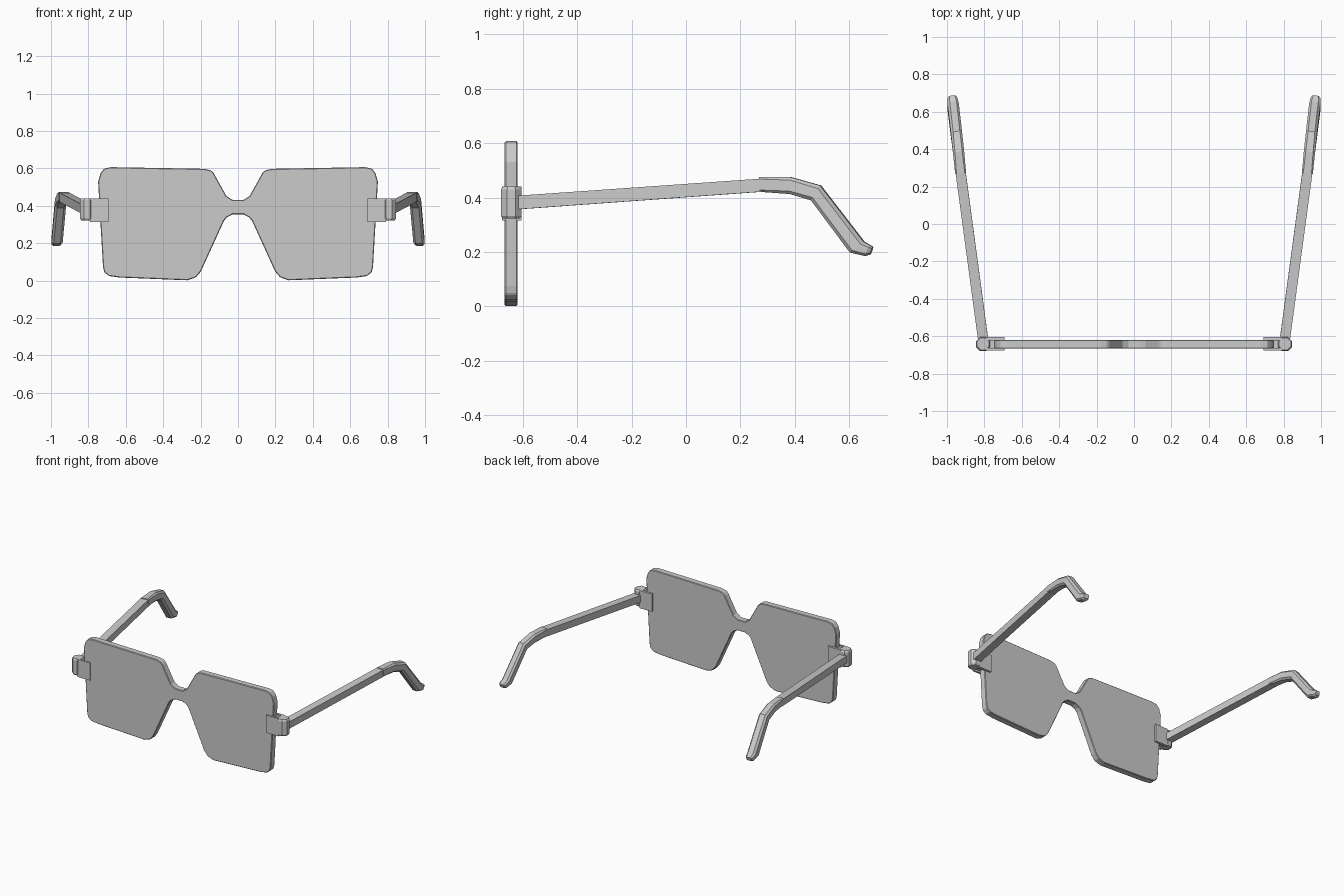
import bpy, bmesh, math
from mathutils import Vector

if "Cube" in bpy.data.objects:
    bpy.data.objects.remove(bpy.data.objects["Cube"])

grey = bpy.data.materials.new("plain grey")
grey.diffuse_color = (0.6, 0.6, 0.6, 1)
grey.use_nodes = True
grey.node_tree.nodes["Principled BSDF"].inputs["Base Color"].default_value = grey.diffuse_color


def finish(name, bm, mirror=True, bevel=0):
    bmesh.ops.recalc_face_normals(bm, faces=bm.faces)
    me = bpy.data.meshes.new(name)
    bm.to_mesh(me)
    bm.free()
    me.materials.append(grey)
    ob = bpy.data.objects.new(name, me)
    bpy.context.collection.objects.link(ob)
    if bevel:
        b = ob.modifiers.new("bevel", 'BEVEL')
        b.width, b.segments, b.limit_method = bevel, 1, 'ANGLE'
    if mirror:
        m = ob.modifiers.new("mirror", 'MIRROR')
        m.use_mirror_merge = False
    return ob


def loft(name, rings, **kw):
    """Skin a closed tube through rings of equal length and cap both ends."""
    bm = bmesh.new()
    vs = [[bm.verts.new(p) for p in r] for r in rings]
    n = len(vs[0])
    for a, b in zip(vs, vs[1:]):
        for i in range(n):
            j = (i + 1) % n
            bm.faces.new((a[i], a[j], b[j], b[i]))
    bm.faces.new(vs[0])
    bm.faces.new(vs[-1][::-1])
    return finish(name, bm, **kw)


def box(name, x, y, z, **kw):
    rings = [[(x[0], y[0], h), (x[1], y[0], h), (x[1], y[1], h), (x[0], y[1], h)] for h in z]
    return loft(name, rings, **kw)


def section(c, tilt, hw, hh, cut):
    """Chamfered rectangle across the arm; tilt is the path angle in the side view."""
    side = Vector((1, -0.13, 0))
    up = Vector((0, -math.sin(tilt), math.cos(tilt)))
    if cut:
        k = [(1, 1 - cut), (1 - cut, 1), (cut - 1, 1), (-1, 1 - cut),
             (-1, cut - 1), (cut - 1, -1), (1 - cut, -1), (1, cut - 1)]
    else:
        k = [(1, 1), (-1, 1), (-1, -1), (1, -1)]
    return [Vector(c) + side * hw * u + up * hh * v for u, v in k]


# Single sheet holding both lenses and the bridge
half = [(0.03, 0.432), (0.062, 0.453), (0.13, 0.575), (0.145, 0.59), (0.18, 0.598),
        (0.68, 0.607), (0.715, 0.6), (0.735, 0.575), (0.748, 0.53),
        (0.722, 0.075), (0.715, 0.045), (0.69, 0.025), (0.634, 0.017),
        (0.27, 0.002), (0.225, 0.018), (0.198, 0.05),
        (0.075, 0.32), (0.06, 0.338), (0.03, 0.354)]
outline = half + [(-x, z) for x, z in reversed(half)]
loft("lens_sheet", [[(x, y, z) for x, z in outline] for y in (-0.666, -0.619)],
     mirror=False, bevel=0.004)

# Hinge clips gripping the lens edges
box("clip_front_plate", (0.692, 0.79), (-0.675, -0.662), (0.315, 0.44))
box("clip_back_plate", (0.692, 0.79), (-0.622, -0.605), (0.315, 0.44))
box("clip_connector", (0.742, 0.81), (-0.668, -0.615), (0.328, 0.428))

# Hinge barrels
rings = []
for z, r in ((0.323, 0.034), (0.333, 0.041), (0.43, 0.041), (0.44, 0.034)):
    rings.append([(0.807 + r * math.cos(math.pi * (i + 0.5) / 4),
                   -0.642 + r * math.sin(math.pi * (i + 0.5) / 4), z) for i in range(8)])
loft("hinge_barrel", rings)

# Straight arms
loft("arm", [section((0.805, -0.63, 0.381), 0.07, 0.027, 0.025, 0),
             section((0.93, 0.30, 0.447), 0.07, 0.027, 0.024, 0)])

# Bent ear tips
tip = [((0.927, 0.272, 0.448), 0.06, 0.029, 0.027, 0.25),
       ((0.938, 0.385, 0.444), -0.04, 0.030, 0.031, 0.35),
       ((0.949, 0.478, 0.417), -0.55, 0.030, 0.032, 0.4),
       ((0.967, 0.629, 0.218), -0.92, 0.030, 0.032, 0.4),
       ((0.971, 0.668, 0.205), -0.45, 0.026, 0.022, 0.4),
       ((0.972, 0.682, 0.205), -0.35, 0.018, 0.014, 0.4)]
loft("ear_tip", [section(*s) for s in tip])
